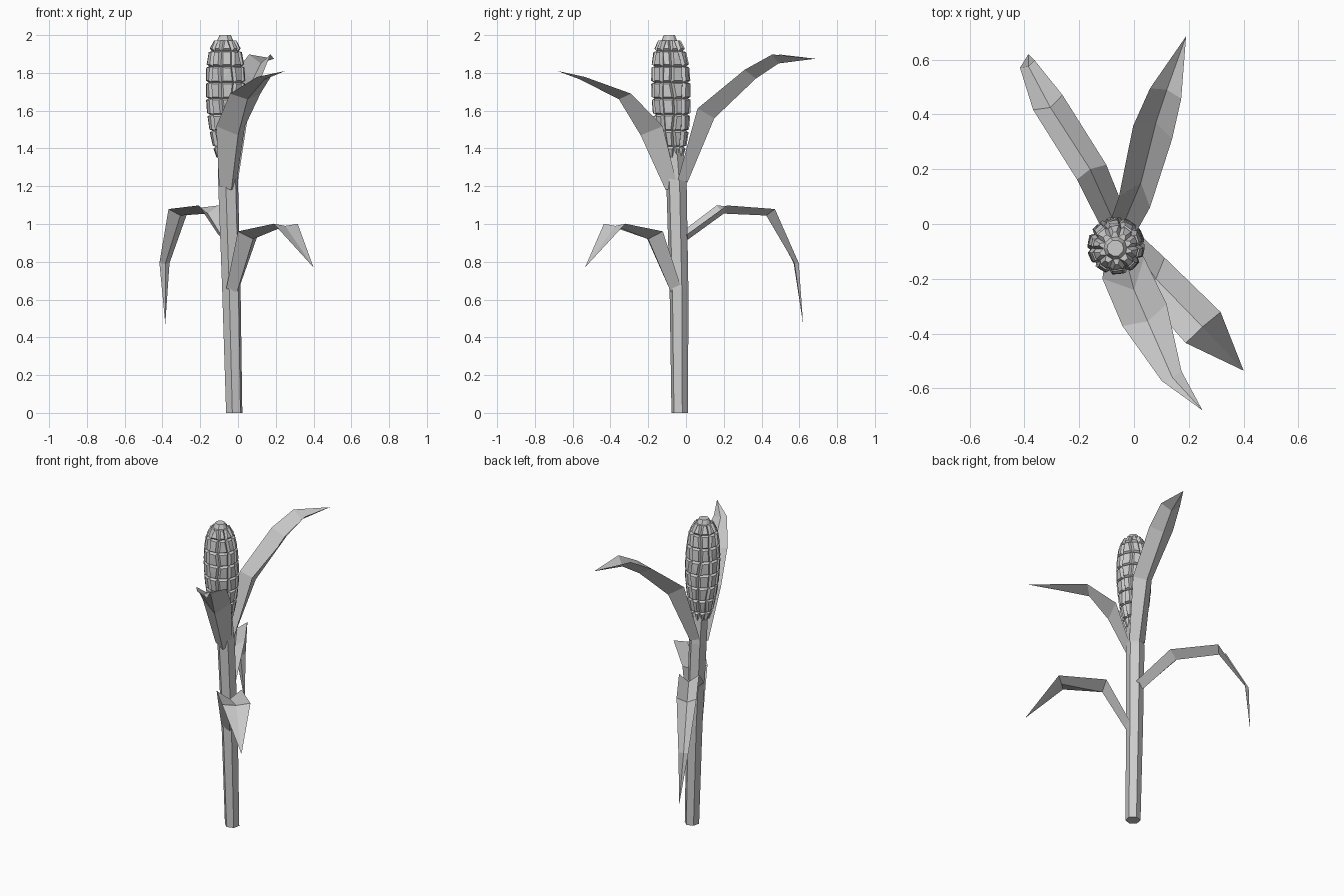
import bpy, bmesh, math, random
from mathutils import Vector

if "Cube" in bpy.data.objects:
    bpy.data.objects.remove(bpy.data.objects["Cube"])

random.seed(4)
grey = bpy.data.materials.new("plain grey")
grey.diffuse_color = (0.6, 0.6, 0.6, 1)
grey.use_nodes = True
grey.node_tree.nodes["Principled BSDF"].inputs["Base Color"].default_value = grey.diffuse_color


def finish(bm, name, closed=True):
    if closed:
        bmesh.ops.recalc_face_normals(bm, faces=bm.faces[:])
    mesh = bpy.data.meshes.new(name)
    bm.to_mesh(mesh)
    bm.free()
    mesh.materials.append(grey)
    obj = bpy.data.objects.new(name, mesh)
    bpy.context.collection.objects.link(obj)
    return obj


def loft(rings, sides, turn=0.0, jitter=0.0):
    """Closed tube through rings of (x, y, z, radius)."""
    bm = bmesh.new()
    loops = []
    for x, y, z, r in rings:
        loop = []
        for i in range(sides):
            a = turn + 2 * math.pi * i / sides + random.uniform(-jitter, jitter)
            loop.append(bm.verts.new((x + r * math.cos(a), y + r * math.sin(a), z)))
        loops.append(loop)
    for lo, hi in zip(loops, loops[1:]):
        for i in range(sides):
            j = (i + 1) % sides
            bm.faces.new((lo[i], lo[j], hi[j], hi[i]))
    bm.faces.new(loops[0][::-1])
    bm.faces.new(loops[-1])
    bmesh.ops.recalc_face_normals(bm, faces=bm.faces[:])
    return bm


# Stalk: leaning six-sided tube
stalk = [(-0.02, -0.033, 0, 0.045), (-0.035, -0.037, 0.65, 0.051),
         (-0.052, -0.05, 1.2, 0.055), (-0.058, -0.065, 1.42, 0.05)]
finish(loft(stalk, 6, 0.3), "stalk")

# Cob: rows of raised kernels
profile = [(1.35, .035), (1.41, .056), (1.495, .073), (1.58, .084), (1.665, .09),
           (1.75, .09), (1.835, .086), (1.915, .072), (1.972, .042)]
rings = []
for z, r in profile:
    t = (z - 1.35) / 0.62
    rings.append((-0.062 - 0.006 * t, -0.068 - 0.02 * t, z, r))
bm = loft(rings, 10, 0.1, 0.08)
bm.faces.ensure_lookup_table()
kernels = [f for f in bm.faces if len(f.verts) == 4]
cap = [f for f in bm.faces if len(f.verts) > 4 and f.calc_center_median().z > 1.6]
bmesh.ops.inset_individual(bm, faces=kernels, thickness=0.011, depth=0.017)
bmesh.ops.inset_individual(bm, faces=cap, thickness=0.012, depth=0.028)
bmesh.ops.triangulate(bm, faces=bm.faces[:])
finish(bm, "cob")


def leaf(name, stations):
    """Folded blade; stations are midrib (x, y, z, half width, fold height)."""
    bm = bmesh.new()
    mids = [Vector(s[:3]) for s in stations]
    out = mids[-1] - mids[0]
    out.z = 0
    out.normalize()
    side = Vector((-out.y, out.x, 0))
    rows = []
    for k, s in enumerate(stations[:-1]):
        tangent = (mids[k + 1] - mids[max(k - 1, 0)]).normalized()
        up = tangent.cross(side).normalized()
        rows.append([bm.verts.new(mids[k] + side * s[3] + up * s[4]),
                     bm.verts.new(mids[k]),
                     bm.verts.new(mids[k] - side * s[3] + up * s[4])])
    for a, b in zip(rows, rows[1:]):
        for i in range(2):
            bm.faces.new((a[i], a[i + 1], b[i + 1], b[i]))
    tip = bm.verts.new(mids[-1])
    for i in range(2):
        bm.faces.new((rows[-1][i], rows[-1][i + 1], tip))
    finish(bm, name, closed=False)


# Leaves: two upright ones round the cob, two drooping ones lower down
leaf("upper_front_leaf", [
    (-0.035, -0.108, 1.18, .05, .05), (0.0, -0.24, 1.47, .085, .10),
    (0.05, -0.355, 1.66, .09, .04), (0.14, -0.56, 1.765, .04, .015),
    (0.25, -0.68, 1.81)])
leaf("upper_back_leaf", [
    (-0.035, 0.008, 1.22, .05, .04), (0.025, 0.15, 1.56, .06, .09),
    (0.08, 0.37, 1.77, .075, .06), (0.12, 0.49, 1.85, .06, .05),
    (0.19, 0.685, 1.875)])
leaf("lower_back_leaf", [
    (-0.07, 0.0, 0.91, .05, .04), (-0.16, 0.2, 1.055, .06, .045),
    (-0.305, 0.425, 1.045, .06, .04), (-0.385, 0.575, 0.79, .03, .01),
    (-0.385, 0.62, 0.47)])
leaf("lower_front_leaf", [
    (-0.005, -0.08, 0.64, .045, .04), (0.08, -0.2, 0.92, .075, .055),
    (0.25, -0.375, 0.99, .085, .012), (0.4, -0.535, 0.77)])
